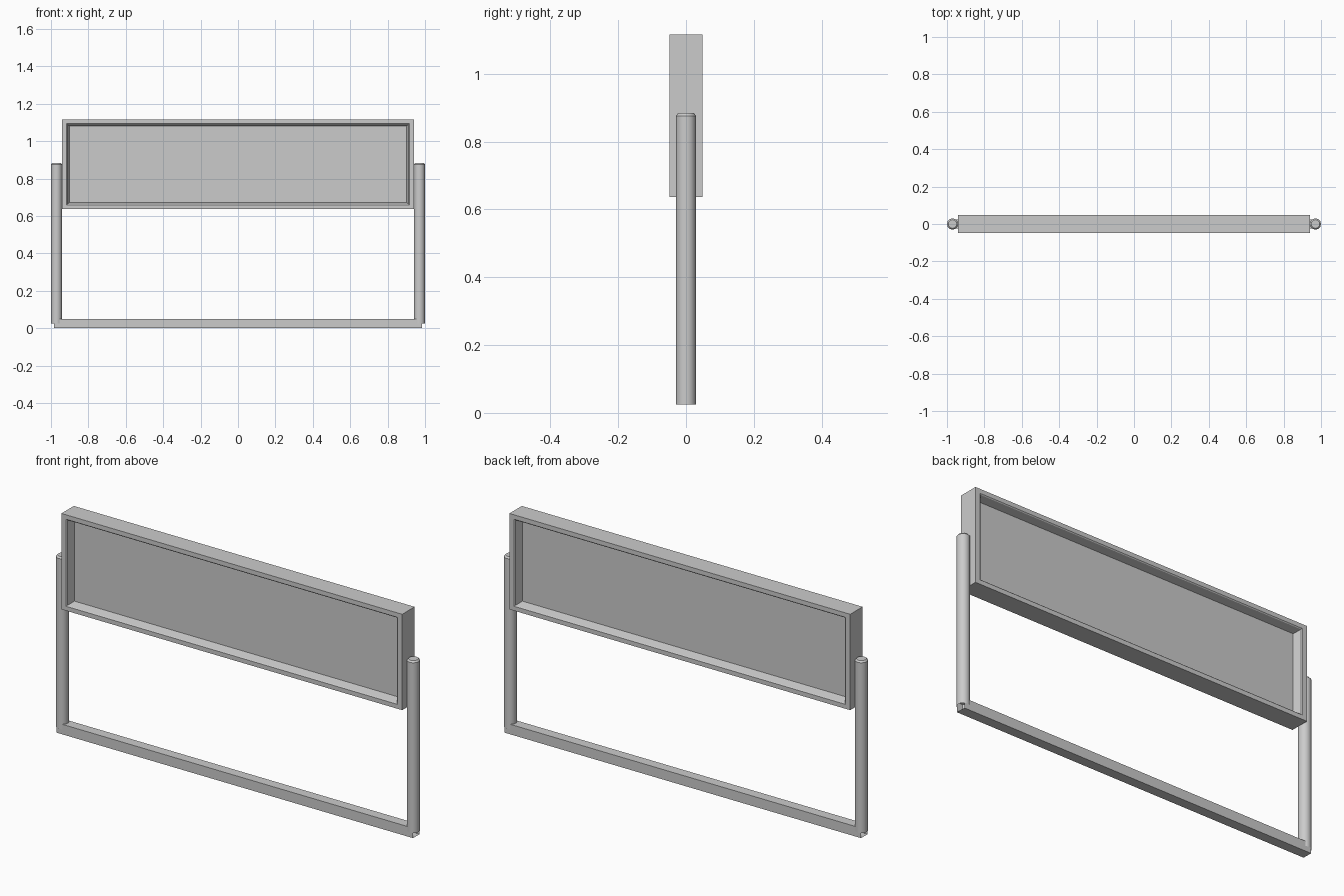
import bpy, bmesh, math

if "Cube" in bpy.data.objects:
    bpy.data.objects.remove(bpy.data.objects["Cube"])


def finish(name, bm, smooth=None):
    bmesh.ops.recalc_face_normals(bm, faces=bm.faces)
    mesh = bpy.data.meshes.new(name)
    bm.to_mesh(mesh)
    bm.free()
    ob = bpy.data.objects.new(name, mesh)
    bpy.context.collection.objects.link(ob)
    if smooth:
        bpy.ops.object.select_all(action='DESELECT')
        ob.select_set(True)
        bpy.context.view_layer.objects.active = ob
        bpy.ops.object.shade_smooth_by_angle(angle=math.radians(smooth))
    return ob


def bridge(bm, a, b):
    for i in range(len(a)):
        j = (i + 1) % len(a)
        bm.faces.new((a[i], a[j], b[j], b[i]))


# Board: picture-frame border swept as rectangular rings, panel in the middle
HALF_W, Z0, Z1 = 0.942, 0.637, 1.116
PROFILE = [(0.042, -0.006), (0.031, -0.045), (0.026, -0.049), (0, -0.049),
           (0, 0.049), (0.026, 0.049), (0.031, 0.045), (0.042, 0.006)]
bm = bmesh.new()
rings = []
for inset, y in PROFILE:
    w, lo, hi = HALF_W - inset, Z0 + inset * 0.85, Z1 - inset * 0.85
    rings.append([bm.verts.new(c) for c in
                  ((-w, y, lo), (w, y, lo), (w, y, hi), (-w, y, hi))])
for a, b in zip(rings, rings[1:]):
    bridge(bm, a, b)
bm.faces.new(rings[0])
bm.faces.new(rings[-1])
finish("framed_board", bm)


# Round side posts with a chamfered top
def post(name, x, sides=12):
    bm = bmesh.new()
    rings = []
    for r, z in ((0.03, 0.025), (0.03, 0.876), (0.023, 0.884)):
        rings.append([bm.verts.new((x + r * math.cos(2 * math.pi * i / sides),
                                    r * math.sin(2 * math.pi * i / sides), z))
                      for i in range(sides)])
    for a, b in zip(rings, rings[1:]):
        bridge(bm, a, b)
    bm.faces.new(rings[-1])
    finish(name, bm, 35)


post("left_post", -0.97)
post("right_post", 0.97)

# Square bottom rail, a tube with open ends
bm = bmesh.new()
ends = [[bm.verts.new((x, y, z)) for y, z in
         ((-0.025, 0), (0.025, 0), (0.025, 0.05), (-0.025, 0.05))]
        for x in (-0.985, 0.985)]
bridge(bm, *ends)
finish("bottom_rail", bm)
